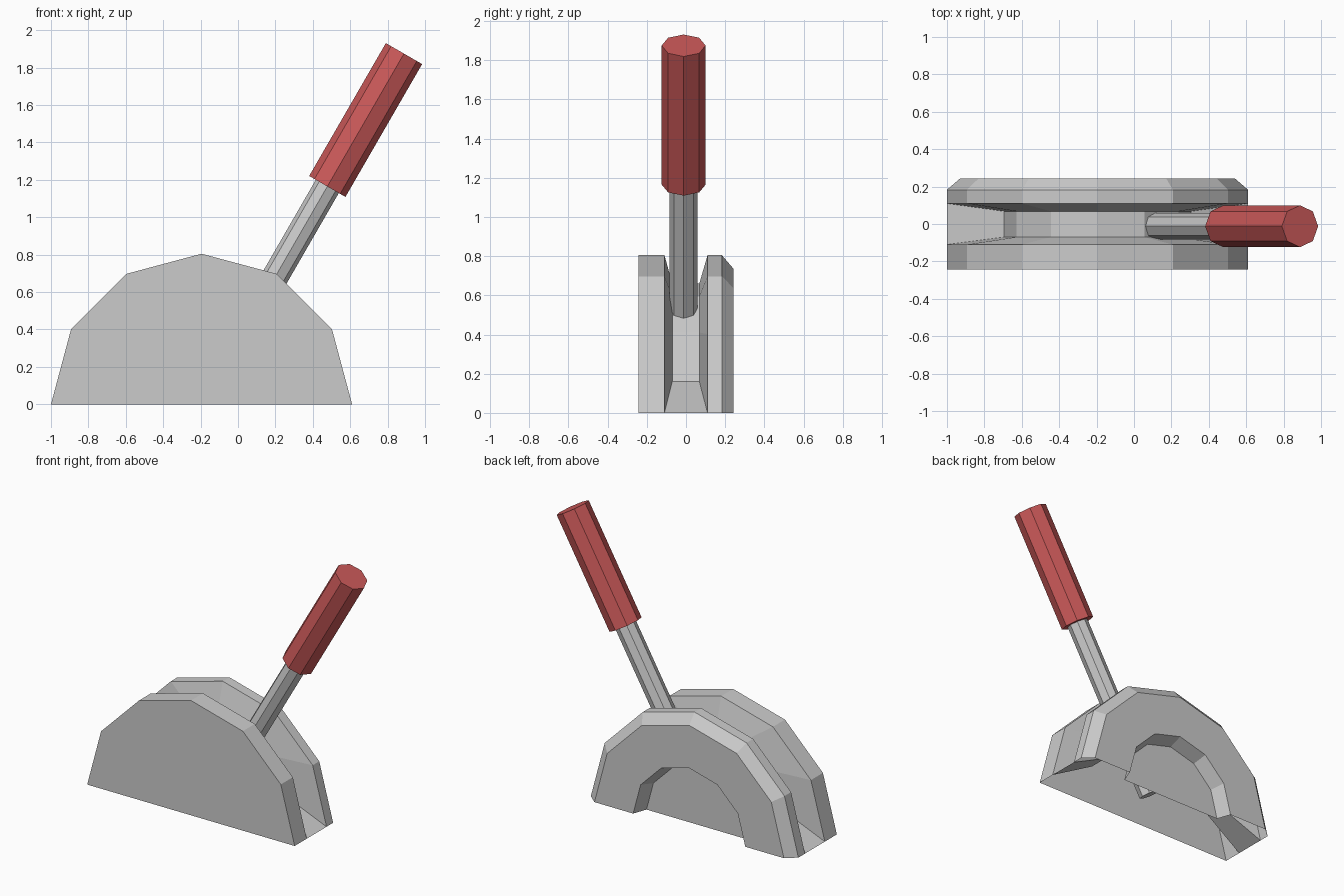
import bpy, bmesh
from math import sin, cos, pi, radians

if "Cube" in bpy.data.objects:
    bpy.data.objects.remove(bpy.data.objects["Cube"])

CX = -0.195          # centre of the half-round housing
STEPS = 6            # facets on each half circle


def half_ring(bm, y, r, lift=0.0):
    return [bm.verts.new((CX - r * cos(pi * i / STEPS), y, lift + r * sin(pi * i / STEPS)))
            for i in range(STEPS + 1)]


# Housing: half-round shell, open underneath, with a slot and a back recess
bm = bmesh.new()
sections = [(-0.243, 0.805, 0), (-0.11, 0.805, 0),           # front plate
            (-0.07, 0.50, 0.16), (0.068, 0.50, 0.16),        # slot floor
            (0.11, 0.805, 0), (0.183, 0.805, 0),             # back plate
            (0.243, 0.735, 0), (0.243, 0.435, 0),            # chamfer and back face
            (0.145, 0.40, 0)]                                # recess
rings = [half_ring(bm, *s) for s in sections]
for a, b in zip(rings, rings[1:]):
    for i in range(STEPS):
        bm.faces.new((a[i], a[i + 1], b[i + 1], b[i]))
bm.faces.new(rings[0])
bm.faces.new(rings[-1])
# Ramps closing the ends of the slot
for i in (0, STEPS):
    bm.faces.new([rings[k][i] for k in (1, 2, 3, 4)])
bmesh.ops.recalc_face_normals(bm, faces=bm.faces)
mesh = bpy.data.meshes.new("housing")
bm.to_mesh(mesh)
bm.free()
bpy.context.collection.objects.link(bpy.data.objects.new("housing", mesh))


# Lever parts: eight-sided bars along an axis leaning 30 degrees from the pivot
def bar(name, radius, start, end):
    mid, lean = (start + end) / 2, radians(30)
    bpy.ops.mesh.primitive_cylinder_add(
        vertices=8, radius=radius, depth=end - start,
        location=(CX + mid * sin(lean), -0.012, mid * cos(lean)),
        rotation=(0, lean, 0))
    ob = bpy.context.object
    ob.name = name
    return ob


bar("lever_rod", 0.071, 0.10, 1.40)
grip = bar("lever_grip", 0.112, 1.345, 2.165)
red = bpy.data.materials.new("grip_red")
red.diffuse_color = (0.6, 0.1, 0.1, 1)
red.use_nodes = True
red.node_tree.nodes["Principled BSDF"].inputs["Base Color"].default_value = red.diffuse_color
grip.data.materials.append(red)
